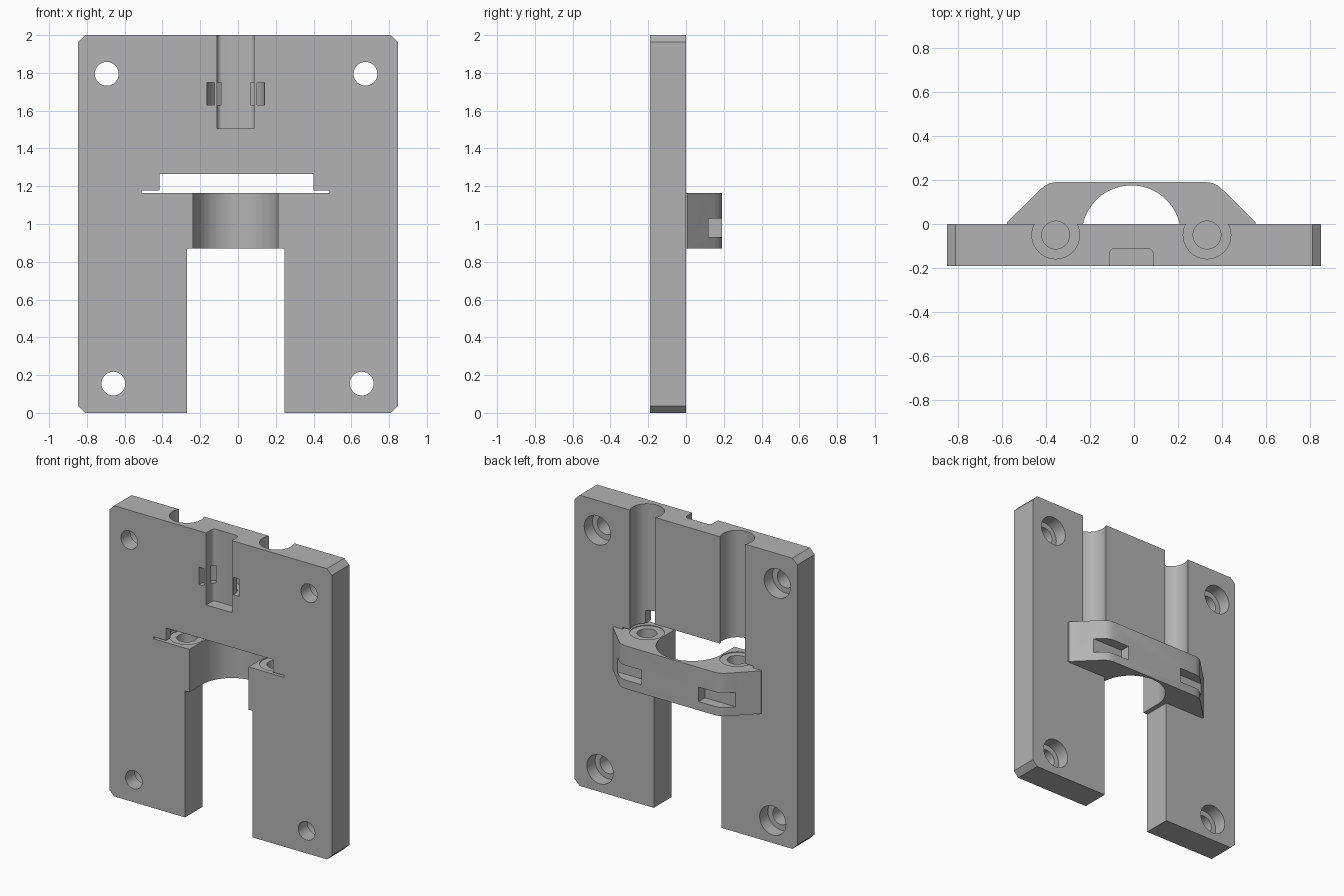
import bpy, bmesh, math

cube = bpy.data.objects.get("Cube")
if cube:
    bpy.data.objects.remove(cube, do_unlink=True)

mat = bpy.data.materials.new("plain grey")
mat.use_nodes = True
GREY = (0.45, 0.45, 0.45, 1)
mat.diffuse_color = GREY
mat.node_tree.nodes["Principled BSDF"].inputs["Base Color"].default_value = GREY

CX = -0.012          # middle of the cut features
BACK, FRONT = 0.0, -0.19
SHELF, UNDER = 1.165, 0.87   # top and underside of the clamp


def prism(name, pts, lo, hi, axis="z"):
    """Extrude a 2D outline along z (xy outline) or y (xz outline)."""
    place = (lambda p, h: (p[0], p[1], h)) if axis == "z" else (lambda p, h: (p[0], h, p[1]))
    bm = bmesh.new()
    face = bm.faces.new([bm.verts.new(place(p, lo)) for p in pts])
    ext = bmesh.ops.extrude_face_region(bm, geom=[face])
    shift = place((0, 0), hi - lo)
    bmesh.ops.translate(bm, vec=shift, verts=[g for g in ext["geom"] if isinstance(g, bmesh.types.BMVert)])
    bmesh.ops.recalc_face_normals(bm, faces=bm.faces)
    me = bpy.data.meshes.new(name)
    bm.to_mesh(me)
    bm.free()
    ob = bpy.data.objects.new(name, me)
    bpy.context.collection.objects.link(ob)
    me.materials.append(mat)
    return ob


def rect(x0, x1, v0, v1):
    return [(x0, v0), (x1, v0), (x1, v1), (x0, v1)]


def arc(x, v, r, a0=0, a1=360, n=48):
    full = a1 - a0 == 360
    angles = [math.radians(a0 + (a1 - a0) * i / n) for i in range(n if full else n + 1)]
    return [(x + r * math.cos(a), v + r * math.sin(a)) for a in angles]


def combine(target, tool, operation="DIFFERENCE"):
    mod = target.modifiers.new(tool.name, "BOOLEAN")
    mod.operation, mod.solver, mod.object = operation, "EXACT", tool
    bpy.context.view_layer.objects.active = target
    bpy.ops.object.modifier_apply(modifier=mod.name)
    bpy.data.objects.remove(tool, do_unlink=True)


# Plate with clipped corners and an open slot at the bottom
W, C = 0.847, 0.037
SL, SR = -0.27, 0.245
plate = prism("mounting_plate", [
    (SL, 0), (SL, UNDER), (SR, UNDER), (SR, 0), (W - C, 0), (W, C), (W, 2 - C), (W - C, 2),
    (C - W, 2), (-W, 2 - C), (-W, C), (C - W, 0)], FRONT, BACK, "y")

# Clamp block standing out of the back, with rounded shoulders
half = [(0.563, -0.03), (0.563, 0.008), (0.42, 0.15), (0.395, 0.172), (0.37, 0.185), (0.34, 0.19)]
outline = [(CX + x, y) for x, y in half] + [(CX - x, y) for x, y in reversed(half)]
combine(plate, prism("clamp", outline, UNDER, SHELF), "UNION")

# Arched opening through the clamp
R = 0.225
arch = arc(CX, -0.05, R, 0, 180, 40) + [(CX - R, -0.3), (CX + R, -0.3)]
combine(plate, prism("arch_cut", arch, UNDER - 0.05, 1.2))

# Window above the clamp with thin side slits
window = [(-0.51, SHELF), (0.485, SHELF), (0.485, 1.178), (0.4, 1.178), (0.4, 1.265),
          (-0.415, 1.265), (-0.415, 1.178), (-0.51, 1.178)]
combine(plate, prism("window_cut", window, -0.3, BACK + 0.0005, "y"))

# Rod grooves, rod holes and strap slots on both sides
for s in (-1, 1):
    x = CX + s * 0.343
    combine(plate, prism("groove_cut", arc(x, -0.05, 0.108), SHELF - 0.005, 2.1))
    combine(plate, prism("rod_hole_cut", arc(x, -0.05, 0.063), 0.9, 1.2))
    ends = sorted((x - s * 0.125, x + s * 0.25))
    combine(plate, prism("strap_cut", rect(*ends, 0.12, 0.3), 0.93, 1.03))

# Screw holes, counterbored from the back
for x, z in ((-0.695, 1.795), (0.675, 1.795), (-0.66, 0.155), (0.655, 0.155)):
    combine(plate, prism("screw_cut", arc(x, z, 0.063, n=32), -0.3, 0.1, "y"))
    combine(plate, prism("bore_cut", arc(x, z, 0.1, n=32), -0.09, 0.1, "y"))

# Front channel with rounded inner corners, and the curved tie passage behind it
hw, rc, floor = 0.098, 0.025, -0.11
channel = [(CX - hw, -0.3), (CX + hw, -0.3)]
channel += arc(CX + hw - rc, floor - rc, rc, 0, 90, 6) + arc(CX - hw + rc, floor - rc, rc, 90, 180, 6)
combine(plate, prism("channel_cut", channel, 1.505, 2.1))
ring = arc(CX, FRONT, 0.152, -20, 200, 40) + arc(CX, FRONT, 0.112, 200, -20, 40)
combine(plate, prism("tie_cut", ring, 1.63, 1.75))

# Keep flat faces crisp and curved walls smooth
bpy.ops.object.select_all(action="DESELECT")
plate.select_set(True)
bpy.context.view_layer.objects.active = plate
bpy.ops.object.shade_smooth_by_angle(angle=math.radians(30))
